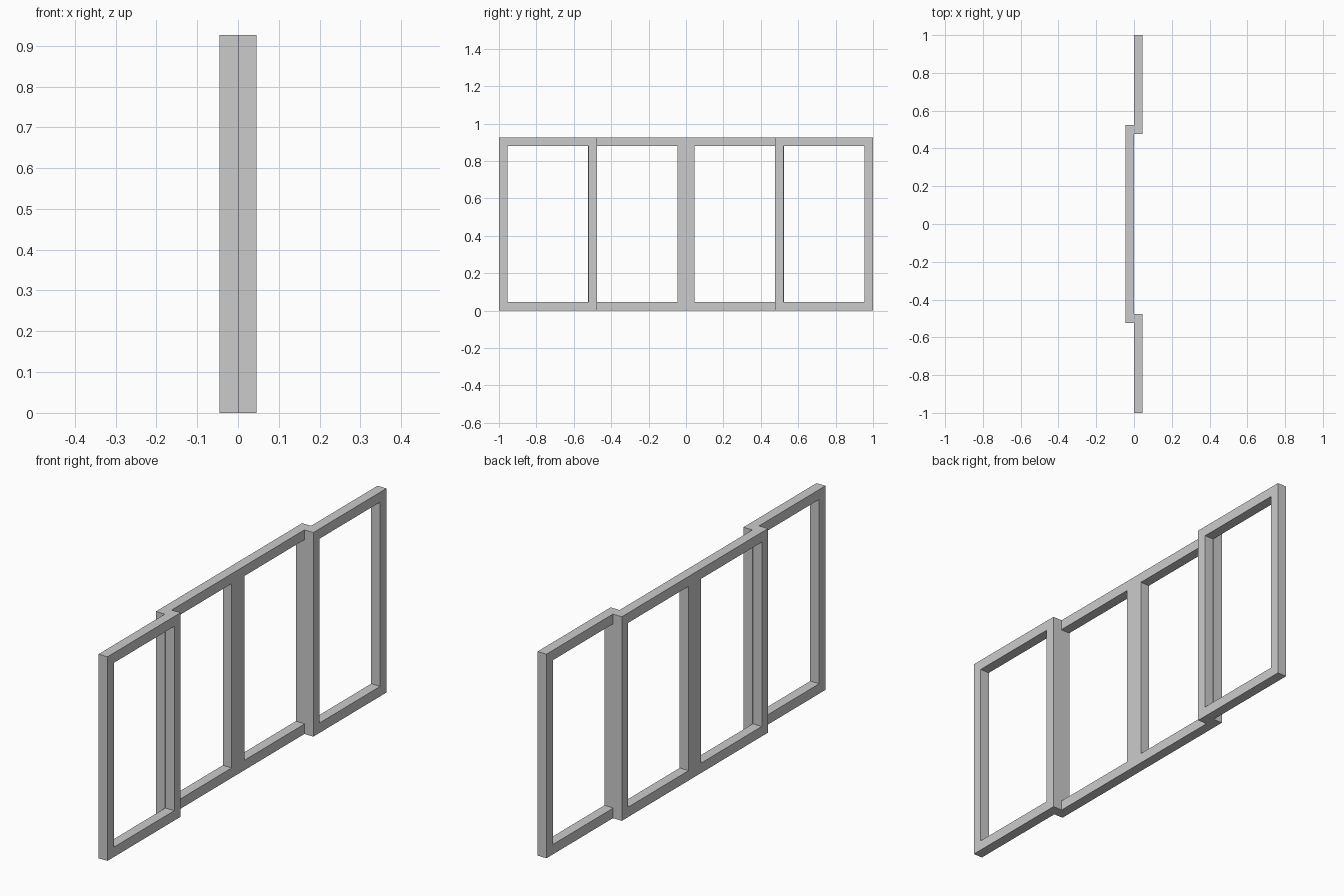
import bpy, bmesh

cube = bpy.data.objects.get("Cube")
if cube:
    bpy.data.objects.remove(cube)

HEIGHT = 0.926
DEPTH = 0.045
BAR = 0.045
WIDTH = 0.524
GREY = (0.6, 0.6, 0.6, 1)

frame_grey = bpy.data.materials.new("frame_grey")
frame_grey.use_nodes = True
frame_grey.diffuse_color = GREY
frame_grey.node_tree.nodes["Principled BSDF"].inputs["Base Color"].default_value = GREY


def window_frame(name, x, y):
    """Rectangular open frame whose low corner sits at (x, y, 0)."""
    bm = bmesh.new()
    corners = [(y, 0), (y + WIDTH, 0), (y + WIDTH, HEIGHT), (y, HEIGHT)]
    panel = bm.faces.new([bm.verts.new((x, b, c)) for b, c in corners])
    bm.normal_update()
    # Inset the panel, open its middle, then give the ring its depth
    bmesh.ops.inset_individual(bm, faces=[panel], thickness=BAR, use_even_offset=True)
    bmesh.ops.delete(bm, geom=[panel], context="FACES")
    ring = bmesh.ops.extrude_face_region(bm, geom=bm.faces[:], use_keep_orig=True)
    moved = [v for v in ring["geom"] if isinstance(v, bmesh.types.BMVert)]
    bmesh.ops.translate(bm, verts=moved, vec=(DEPTH, 0, 0))
    bmesh.ops.recalc_face_normals(bm, faces=bm.faces[:])
    mesh = bpy.data.meshes.new(name)
    bm.to_mesh(mesh)
    bm.free()
    mesh.materials.append(frame_grey)
    obj = bpy.data.objects.new(name, mesh)
    bpy.context.collection.objects.link(obj)


# End sashes on one track, middle sashes meeting on the other track
window_frame("front_end_sash", 0, -1)
window_frame("front_middle_sash", -DEPTH, -WIDTH)
window_frame("back_middle_sash", -DEPTH, 0)
window_frame("back_end_sash", 0, 1 - WIDTH)
